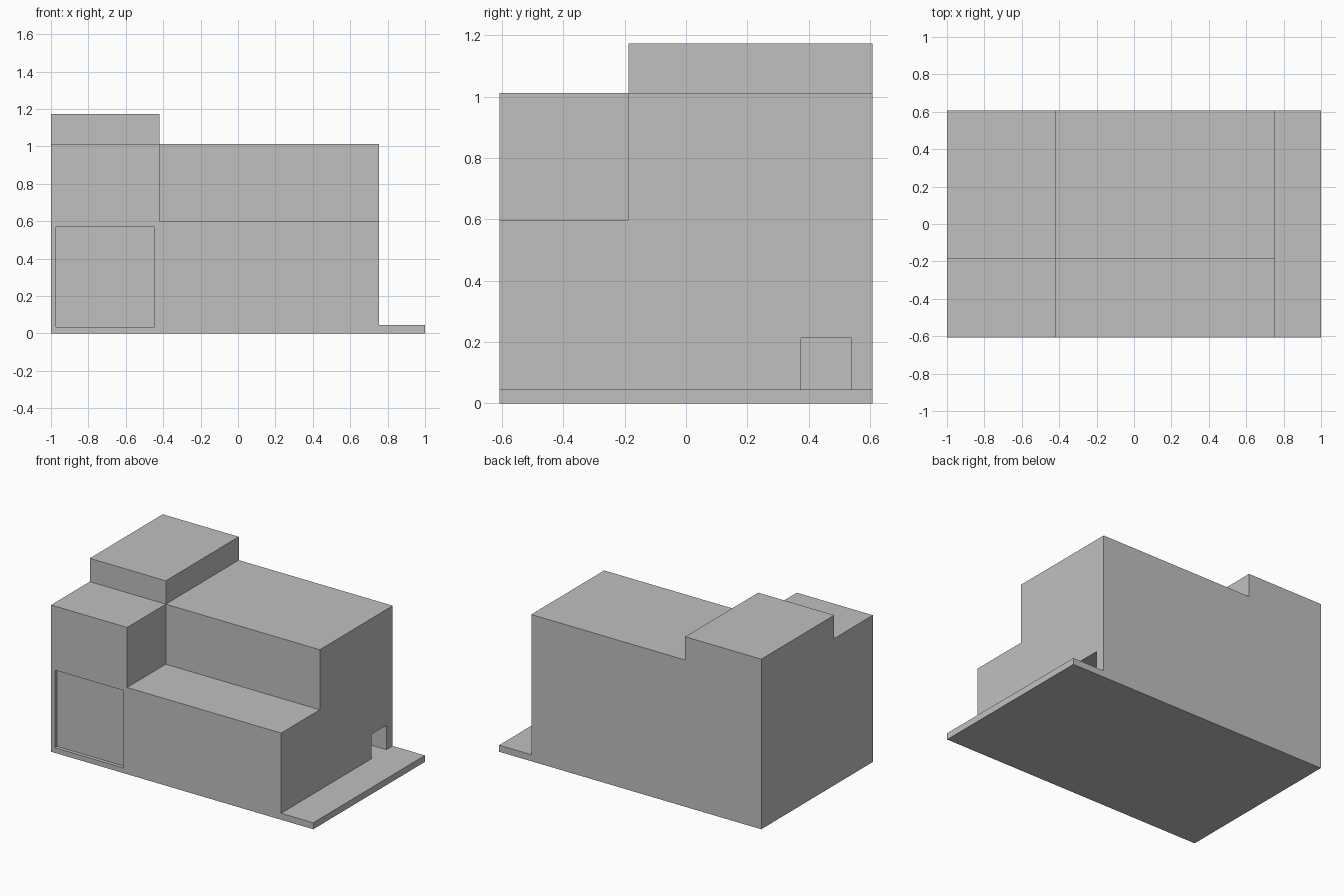
import bpy
import bmesh
from mathutils import Vector

if "Cube" in bpy.data.objects:
    bpy.data.objects.remove(bpy.data.objects["Cube"], do_unlink=True)

# One plain grey for the whole building
grey = bpy.data.materials.new("plain grey")
grey.use_nodes = True
colour = (0.53, 0.53, 0.53, 1)
grey.diffuse_color = colour
for node in grey.node_tree.nodes:
    if node.type == 'BSDF_PRINCIPLED':
        node.inputs["Base Color"].default_value = colour


def box(name, low, high):
    """Box between two opposite corners."""
    low, high = Vector(low), Vector(high)
    bm = bmesh.new()
    bmesh.ops.create_cube(bm, size=1)
    bmesh.ops.scale(bm, vec=high - low, verts=bm.verts)
    bmesh.ops.translate(bm, vec=(low + high) / 2, verts=bm.verts)
    mesh = bpy.data.meshes.new(name)
    bm.to_mesh(mesh)
    bm.free()
    mesh.materials.append(grey)
    obj = bpy.data.objects.new(name, mesh)
    bpy.context.collection.objects.link(obj)
    return obj


def carve(target, name, low, high):
    """Cut a box-shaped volume out of the target."""
    cutter = box(name, low, high)
    cutter.hide_render = True
    mod = target.modifiers.new(name, 'BOOLEAN')
    mod.operation = 'DIFFERENCE'
    mod.solver = 'EXACT'
    mod.object = cutter
    bpy.context.view_layer.objects.active = target
    bpy.ops.object.modifier_apply(modifier=name)
    bpy.data.objects.remove(cutter, do_unlink=True)


# Main levels of the building
LEFT, RIGHT, DEPTH = -1.0, 0.755, 0.608
TOWER_X, STEP_Y = -0.42, -0.187
SLAB, TERRACE, ROOF, TOWER = 0.045, 0.598, 1.012, 1.173
OUT = 2

house = box("house", (LEFT, -DEPTH, 0), (RIGHT, DEPTH, TOWER))

# Stepped roofs around the tower
carve(house, "low_roof_cut", (TOWER_X, -OUT, ROOF), (OUT, OUT, OUT))
carve(house, "front_roof_cut", (-OUT, -OUT, ROOF), (OUT, STEP_Y, OUT))
carve(house, "terrace_cut", (TOWER_X, -OUT, TERRACE), (OUT, STEP_Y, OUT))

# Shallow garage door recess and side doorway
carve(house, "garage_recess", (-0.972, -OUT, 0.035), (-0.447, -DEPTH + 0.025, 0.57))
carve(house, "doorway", (RIGHT - 0.125, 0.375, SLAB), (OUT, 0.54, 0.213))

# Paved strip beside the house
box("side_slab", (RIGHT, -DEPTH, 0), (1, DEPTH, SLAB))
